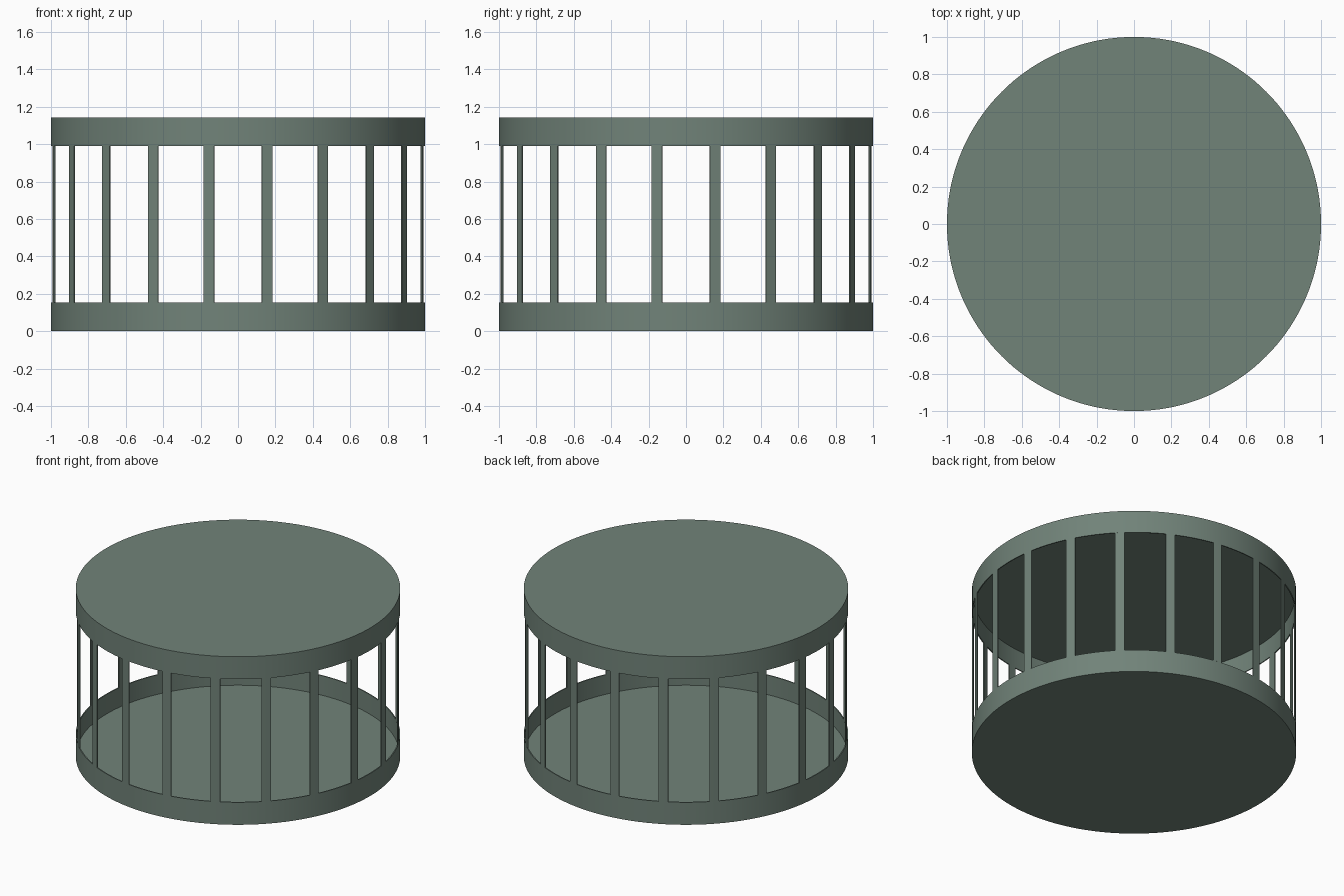
import bpy, bmesh
from math import cos, sin, radians, pi

if "Cube" in bpy.data.objects:
    bpy.data.objects.remove(bpy.data.objects["Cube"])

R, WALL, PLATE = 1.0, 0.007, 0.02     # outer radius, wall and plate thickness
H, RIM = 1.143, 0.153                 # total height, rim height
BARS, HALF = 20, radians(1.7)         # bar count, half the bar's angle
RI = R - WALL

green = bpy.data.materials.new("grey_green")
green.diffuse_color = (0.165, 0.227, 0.191, 1)
green.use_nodes = True
green.node_tree.nodes["Principled BSDF"].inputs["Base Color"].default_value = green.diffuse_color


def finish(name, bm):
    bmesh.ops.recalc_face_normals(bm, faces=bm.faces)
    mesh = bpy.data.meshes.new(name)
    bm.to_mesh(mesh)
    bm.free()
    mesh.materials.append(green)
    ob = bpy.data.objects.new(name, mesh)
    bpy.context.collection.objects.link(ob)
    bpy.ops.object.select_all(action='DESELECT')
    ob.select_set(True)
    bpy.context.view_layer.objects.active = ob
    bpy.ops.object.shade_smooth_by_angle(angle=radians(30))


def pan(name, flip):
    # Shallow tray turned from its half section
    bm = bmesh.new()
    pts = [(0, 0), (R, 0), (R, RIM), (RI, RIM), (RI, PLATE), (0, PLATE)]
    vs = [bm.verts.new((r, 0, H - z if flip else z)) for r, z in pts]
    edges = [bm.edges.new(p) for p in zip(vs, vs[1:])]
    bmesh.ops.spin(bm, geom=vs + edges, cent=(0, 0, 0), axis=(0, 0, 1),
                   angle=2 * pi, steps=180, use_merge=True)
    bmesh.ops.remove_doubles(bm, verts=bm.verts, dist=1e-5)
    finish(name, bm)


def bar(name, centre):
    # Thin curved upright following the drum wall
    bm = bmesh.new()
    a = centre - HALF
    vs = [bm.verts.new((r * cos(a), r * sin(a), z))
          for r, z in ((R, RIM), (R, H - RIM), (RI, H - RIM), (RI, RIM))]
    edges = [bm.edges.new((vs[i], vs[(i + 1) % 4])) for i in range(4)]
    bmesh.ops.spin(bm, geom=vs + edges, cent=(0, 0, 0), axis=(0, 0, 1),
                   angle=2 * HALF, steps=2)
    # Close the two side faces
    bmesh.ops.holes_fill(bm, edges=[e for e in bm.edges if e.is_boundary], sides=4)
    finish(name, bm)


# Bottom tray and mirrored lid
pan("bottom_tray", False)
pan("top_lid", True)

# Ring of uprights
for i in range(BARS):
    bar(f"bar_{i + 1:02d}", (i + 0.5) * 2 * pi / BARS)
